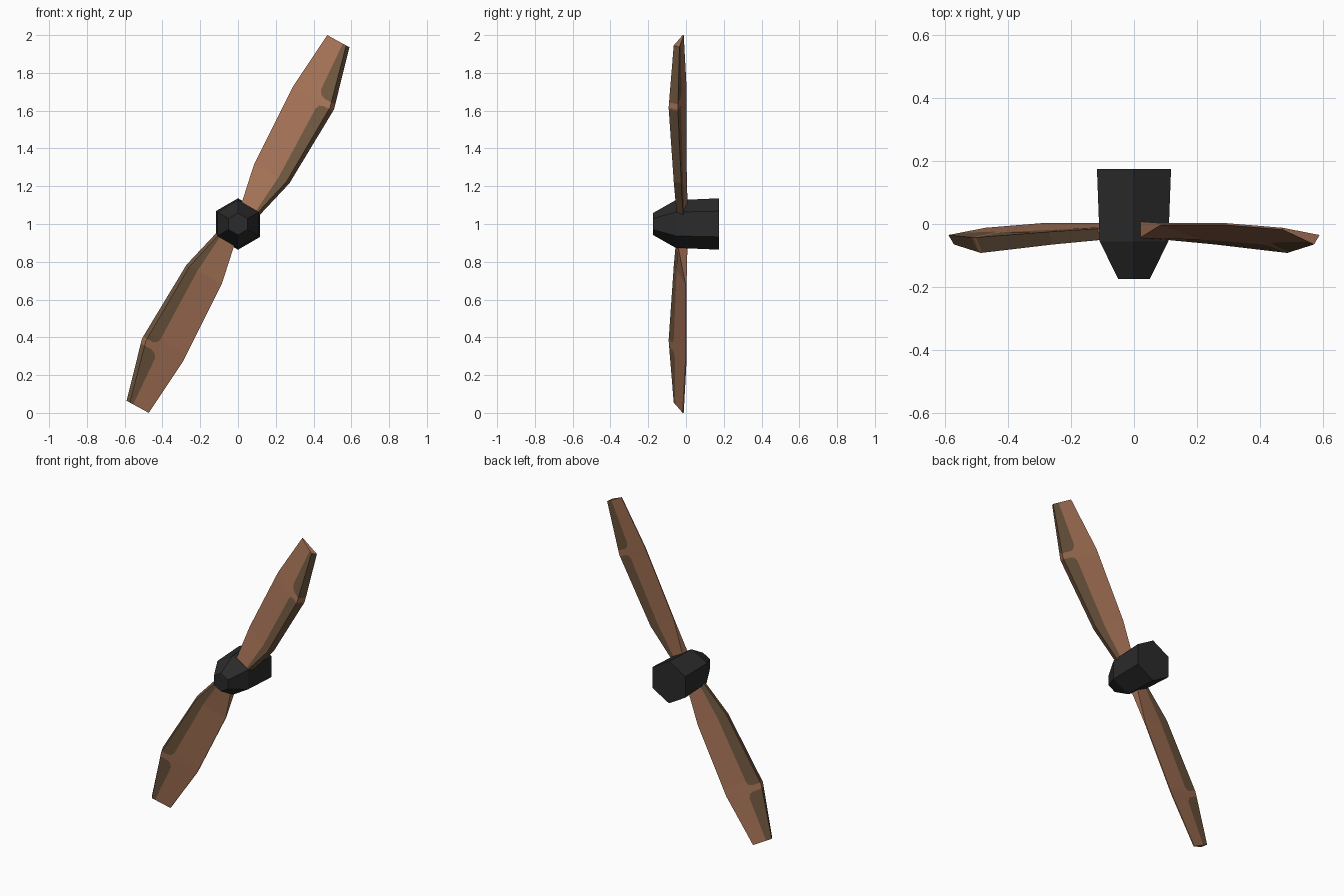
import bpy, bmesh, math
from mathutils import Matrix, Vector

if "Cube" in bpy.data.objects:
    bpy.data.objects.remove(bpy.data.objects["Cube"], do_unlink=True)


def material(name, rgb):
    mat = bpy.data.materials.new(name)
    mat.use_nodes = True
    mat.diffuse_color = (*rgb, 1)
    mat.node_tree.nodes["Principled BSDF"].inputs["Base Color"].default_value = (*rgb, 1)
    return mat


wood = material("wood brown", (0.39, 0.175, 0.097))
dark_wood = material("dark edge brown", (0.165, 0.098, 0.052))
black = material("hub black", (0.024, 0.024, 0.024))


def loft(name, rings, mats, paint=None):
    """Skin a list of closed rings, capping both ends."""
    bm = bmesh.new()
    loops = [[bm.verts.new(p) for p in ring] for ring in rings]
    n = len(loops[0])
    for i, (a, b) in enumerate(zip(loops, loops[1:])):
        for j in range(n):
            k = (j + 1) % n
            face = bm.faces.new((a[j], a[k], b[k], b[j]))
            face.material_index = paint(i, j) if paint else 0
    bm.faces.new(loops[0][::-1])
    bm.faces.new(loops[-1])
    bmesh.ops.remove_doubles(bm, verts=bm.verts, dist=0.0001)
    bmesh.ops.recalc_face_normals(bm, faces=bm.faces)
    mesh = bpy.data.meshes.new(name)
    bm.to_mesh(mesh)
    bm.free()
    for mat in mats:
        mesh.materials.append(mat)
    obj = bpy.data.objects.new(name, mesh)
    bpy.context.collection.objects.link(obj)
    return obj


# Hexagonal hub with a tapered nose
CENTRE = Vector((0, 0, 1))
hub_rings = []
for y, r in ((-0.175, 0.058), (-0.055, 0.126), (0.175, 0.136)):
    angles = [math.pi * i / 3 for i in range(6)]
    hub_rings.append([CENTRE + Vector((r * math.sin(a), y, r * math.cos(a))) for a in angles])
loft("hub", hub_rings, [black])

# Blade sections: span, then (across, depth) of trailing back, trailing front, ridge, leading edge
SECTIONS = [
    (0.10, (-0.035, 0.008), (-0.035, -0.045), (0.062, -0.05), (0.079, -0.015)),
    (0.32, (-0.077, 0.003), (-0.077, -0.003), (0.118, -0.065), (0.136, -0.025)),
    (0.775, (-0.093, 0.003), (-0.093, -0.003), (0.132, -0.092), (0.156, -0.043)),
    (1.104, (-0.064, -0.012), (-0.064, -0.018), (0.05, -0.065), (0.07, -0.035)),
]
# Inner limit of the dark leading band along the span
BAND = [(0.10, 0.05), (0.32, 0.07), (0.735, 0.068), (0.756, 0.078), (0.765, 0.1),
        (0.775, 0.1), (0.802, 0.085), (0.81, 0.062), (0.835, 0.045), (1.104, 0.03)]


def section_at(s):
    for a, b in zip(SECTIONS, SECTIONS[1:]):
        if s <= b[0]:
            f = (s - a[0]) / (b[0] - a[0])
            return [Vector(p).lerp(Vector(q), f) for p, q in zip(a[1:], b[1:])]


def at_width(p, q, t):
    return p.lerp(q, (t - p.x) / (q.x - p.x))


TILT = math.radians(28.6)
along = Vector((math.sin(TILT), 0, math.cos(TILT)))
across = Vector((math.cos(TILT), 0, -math.sin(TILT)))
blade_rings = []
for s, limit in BAND:
    back, front, ridge, lead = section_at(s)
    ring = [back, front, at_width(front, ridge, limit), ridge, lead, at_width(back, lead, limit)]
    blade_rings.append([along * s + across * p.x + Vector((0, p.y, 0)) for p in ring])


def band_paint(i, j):
    # Dark leading band, broken by a plain gap at the widest point
    gap = 0.76 < BAND[i][0] < 0.80
    return 1 if j in (2, 3, 4) and not gap else 0


# Two blades, half a turn apart
for name, turn in (("upper_blade", 0), ("lower_blade", math.pi)):
    rot = Matrix.Rotation(turn, 3, "Y")
    rings = [[CENTRE + rot @ p for p in ring] for ring in blade_rings]
    loft(name, rings, [wood, dark_wood], band_paint)
